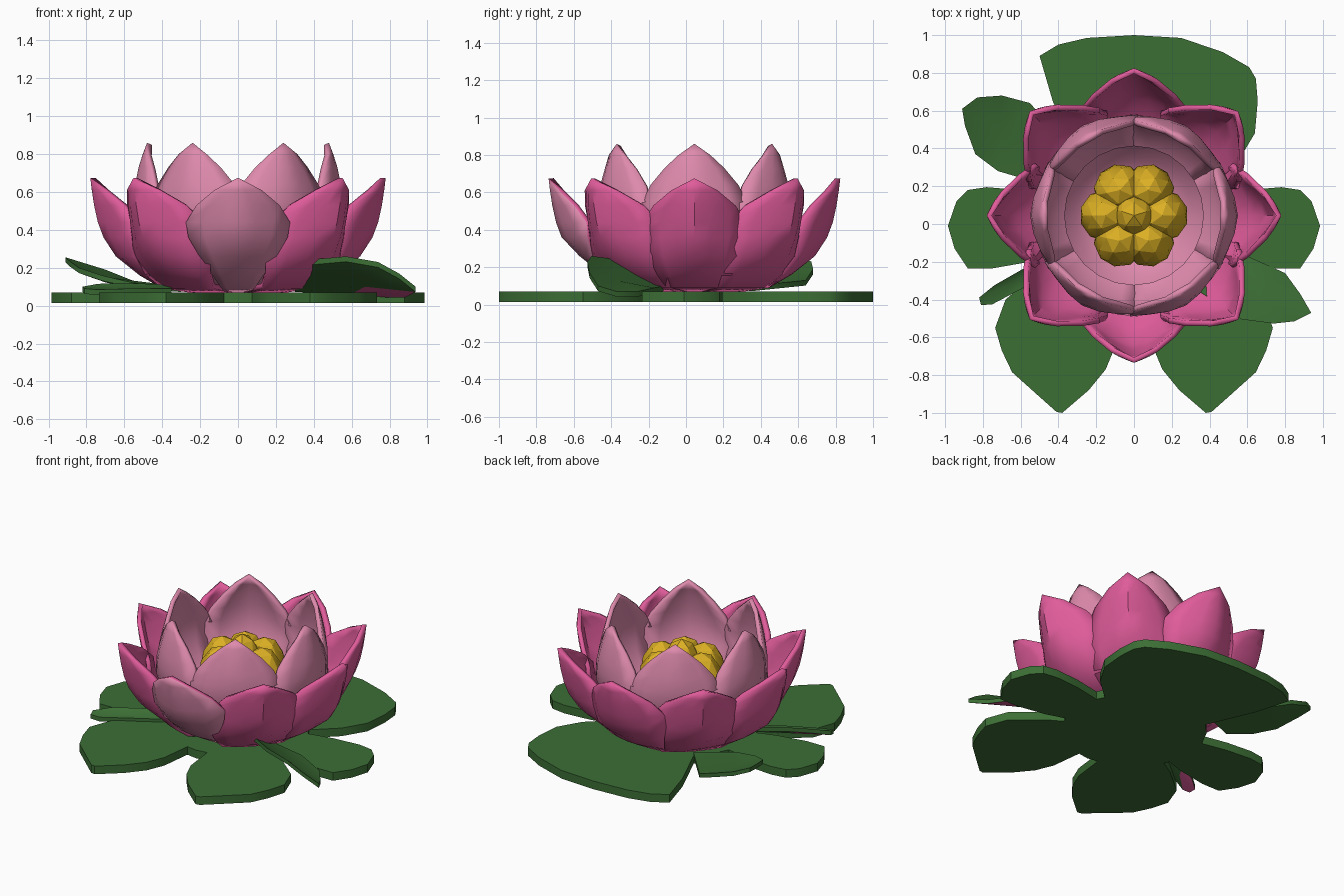
import bpy, bmesh, math
from mathutils import Matrix, Vector

if "Cube" in bpy.data.objects:
    bpy.data.objects.remove(bpy.data.objects["Cube"])

CY = 0.045  # flower centre in y


def srgb(name, r, g, b):
    m = bpy.data.materials.new(name)
    m.diffuse_color = [((c / 255 + 0.055) / 1.055) ** 2.4 for c in (r, g, b)] + [1]
    m.use_nodes = True
    m.node_tree.nodes["Principled BSDF"].inputs["Base Color"].default_value = m.diffuse_color
    return m


HOT = srgb("hot pink", 224, 92, 155)
PALE = srgb("pale pink", 222, 138, 172)
GOLD = srgb("gold", 220, 176, 36)
GREEN = srgb("leaf green", 60, 110, 53)


def finish(bm, name, mats, angle=None):
    me = bpy.data.meshes.new(name)
    bm.to_mesh(me)
    bm.free()
    ob = bpy.data.objects.new(name, me)
    bpy.context.collection.objects.link(ob)
    for m in mats:
        me.materials.append(m)
    if angle:
        bpy.ops.object.select_all(action='DESELECT')
        ob.select_set(True)
        bpy.context.view_layer.objects.active = ob
        bpy.ops.object.shade_smooth_by_angle(angle=math.radians(angle))
    return ob


# Petal: rows of (z, radius, half width), cupped, with a soft fold above height z0
def petal(name, rows, fold, z0, cup, angle, outside, inside):
    bm = bmesh.new()
    n = 6
    grid = []
    for z, r, w in rows:
        f = fold * max(0, min(1, (z - z0) / 0.3))
        line = []
        for i in range(n + 1):
            y = w * (2 * i / n - 1)
            line.append(bm.verts.new((r - f * (math.hypot(y, 0.05) - 0.05) - cup * y * y, y, z)))
        grid.append(line)
    for a, b in zip(grid, grid[1:]):
        for i in range(n):
            bm.faces.new((a[i], a[i + 1], b[i + 1], b[i]))
    bmesh.ops.remove_doubles(bm, verts=bm.verts, dist=0.001)
    bm.transform(Matrix.Translation((0, CY, 0)) @ Matrix.Rotation(angle, 4, 'Z'))
    ob = finish(bm, name, [outside, inside], 35)
    s = ob.modifiers.new("thickness", 'SOLIDIFY')
    s.thickness = 0.028
    s.offset = -1
    s.material_offset = 1
    s.material_offset_rim = 1
    return ob


OUTER = [(0.065, 0.20, 0.10), (0.09, 0.40, 0.15), (0.16, 0.52, 0.20), (0.26, 0.645, 0.25),
         (0.36, 0.71, 0.275), (0.44, 0.74, 0.275), (0.53, 0.76, 0.22), (0.61, 0.772, 0.125),
         (0.675, 0.78, 0)]
INNER = [(0.08, 0.15, 0.10), (0.14, 0.33, 0.18), (0.28, 0.46, 0.25), (0.42, 0.53, 0.285),
         (0.55, 0.55, 0.28), (0.64, 0.543, 0.235), (0.73, 0.525, 0.16), (0.80, 0.503, 0.085),
         (0.86, 0.48, 0)]
# the front petal tucks behind the diagonal ones, which are wider near the base
FRONT = [(z, r - (0.03 if z < 0.3 else 0), w * min(1, 0.45 + 1.4 * z)) for z, r, w in OUTER]
DIAGONAL = [(z, r, w + (0.04 if z < 0.3 else 0)) for z, r, w in OUTER]

for k in range(8):
    front = k == 6
    rows = FRONT if front else DIAGONAL if k % 2 else OUTER
    petal(f"outer_petal_{k}", rows, 0.45 if k in (2, 6) else 0.65, 0.1, 0.8,
          k * math.pi / 4, PALE if front else HOT, HOT)
for k in range(6):
    petal(f"inner_petal_{k}", INNER, 0.35, 0.42, 0.95, k * math.pi / 3, PALE, PALE)

# Bowl closing the bottom of the flower
bm = bmesh.new()
rings = []
for r, z in ((0.02, 0.15), (0.2, 0.17), (0.31, 0.25), (0.37, 0.33)):
    rings.append([bm.verts.new((r * math.cos(i * math.pi / 12), CY + r * math.sin(i * math.pi / 12), z))
                  for i in range(24)])
bm.faces.new(rings[0])
for a, b in zip(rings, rings[1:]):
    for i in range(24):
        bm.faces.new((a[i - 1], b[i - 1], b[i], a[i]))
bmesh.ops.recalc_face_normals(bm, faces=bm.faces)
if rings[0][0].link_faces[0].normal.z < 0:
    bmesh.ops.reverse_faces(bm, faces=bm.faces)
finish(bm, "flower_bowl", [PALE], 40)


# Gold stamens: six lumps round a taller middle one
def lump(name, x, y, z, sx, sz, turn):
    bm = bmesh.new()
    bmesh.ops.create_icosphere(bm, subdivisions=2, radius=1)
    bm.transform(Matrix.Translation((x, CY + y, z)) @ Matrix.Rotation(turn, 4, 'Z')
                 @ Matrix.Diagonal((sx, sx, sz, 1)))
    finish(bm, name, [GOLD], 20)


for k in range(6):
    a = k * math.pi / 3
    lump(f"stamen_{k}", 0.15 * math.cos(a), 0.155 * math.sin(a), 0.40, 0.138, 0.22, a)
lump("stamen_middle", 0, 0, 0.42, 0.13, 0.255, 0.3)


# Flat pads
def pad(name, pts, flip=1):
    bm = bmesh.new()
    f = bm.faces.new([bm.verts.new((flip * x, y, 0.015)) for x, y in pts])
    ext = bmesh.ops.extrude_face_region(bm, geom=[f])
    for v in ext["geom"]:
        if isinstance(v, bmesh.types.BMVert):
            v.co.z = 0.07
    bmesh.ops.recalc_face_normals(bm, faces=bm.faces)
    finish(bm, name, [GREEN], 35)


pad("back_pad", [(-0.15, 0.0), (-0.30, 0.35), (-0.43, 0.65), (-0.50, 0.89), (-0.40, 0.95),
                 (-0.25, 0.985), (0, 1.0), (0.25, 0.985), (0.47, 0.91), (0.61, 0.83), (0.645, 0.77),
                 (0.655, 0.65), (0.64, 0.48), (0.55, 0.33), (0.35, 0.15), (0.15, 0.0)])
for side, s in (("left", -1), ("right", 1)):
    pad(side + "_pad", [(0, 0.08), (0.3, 0.12), (0.6, 0.18), (0.78, 0.195), (0.88, 0.18), (0.94, 0.12),
                        (0.985, -0.01), (0.95, -0.13), (0.88, -0.235), (0.75, -0.235),
                        (0.55, -0.20), (0.3, -0.12), (0, -0.08)], s)
    pad(side + "_front_pad", [(0, 0), (0.3, -0.13), (0.5, -0.25), (0.68, -0.4), (0.735, -0.55),
                              (0.70, -0.67), (0.645, -0.785), (0.5, -0.915), (0.41, -0.995),
                              (0.38, -1.0), (0.24, -0.88), (0.15, -0.77), (0.10, -0.65),
                              (0.07, -0.4), (0.02, -0.2)], s)
pad("pad_centre", [(0.45 * math.cos(i * math.pi / 10), 0.45 * math.sin(i * math.pi / 10))
                   for i in range(20)])


# Raised leaves: rim points with a sunken middle; low outer parts of the underside are pink
def leaf(name, rim, sink):
    bm = bmesh.new()
    n = len(rim)
    mid = sum((Vector(p) for p in rim), Vector()) / n
    mid.z -= sink
    down = Vector((0, 0, -0.028))
    top = [bm.verts.new(p) for p in rim]
    low = [bm.verts.new(Vector(p) + down) for p in rim]
    ct, cl = bm.verts.new(mid), bm.verts.new(mid + down)
    for i in range(n):
        j = (i + 1) % n
        bm.faces.new((top[i], top[j], ct))
        f = bm.faces.new((low[j], low[i], cl))
        if f.calc_center_median().z < 0.09 and min(abs(rim[i][0]), abs(rim[j][0])) > 0.58:
            f.material_index = 1
        bm.faces.new((low[i], low[j], top[j], top[i]))
    bmesh.ops.recalc_face_normals(bm, faces=bm.faces)
    finish(bm, name, [GREEN, HOT], 40)


leaf("front_right_leaf", [(0.30, -0.12, 0.10), (0.60, -0.17, 0.09), (0.80, -0.26, 0.07),
                          (0.88, -0.37, 0.07), (0.938, -0.47, 0.10), (0.85, -0.515, 0.17),
                          (0.74, -0.527, 0.23), (0.57, -0.505, 0.26), (0.35, -0.36, 0.24)], 0.02)
leaf("back_left_leaf", [(-0.30, 0.35, 0.10), (-0.55, 0.64, 0.13), (-0.70, 0.68, 0.19),
                        (-0.83, 0.67, 0.23), (-0.91, 0.61, 0.255), (-0.895, 0.52, 0.24),
                        (-0.84, 0.37, 0.20), (-0.72, 0.28, 0.16), (-0.55, 0.23, 0.12)], 0.03)
leaf("front_left_leaf", [(-0.35, -0.10, 0.11), (-0.60, -0.245, 0.12), (-0.74, -0.325, 0.115),
                         (-0.82, -0.39, 0.10), (-0.81, -0.43, 0.09), (-0.75, -0.425, 0.085),
                         (-0.57, -0.33, 0.09), (-0.35, -0.2, 0.09)], 0.01)
